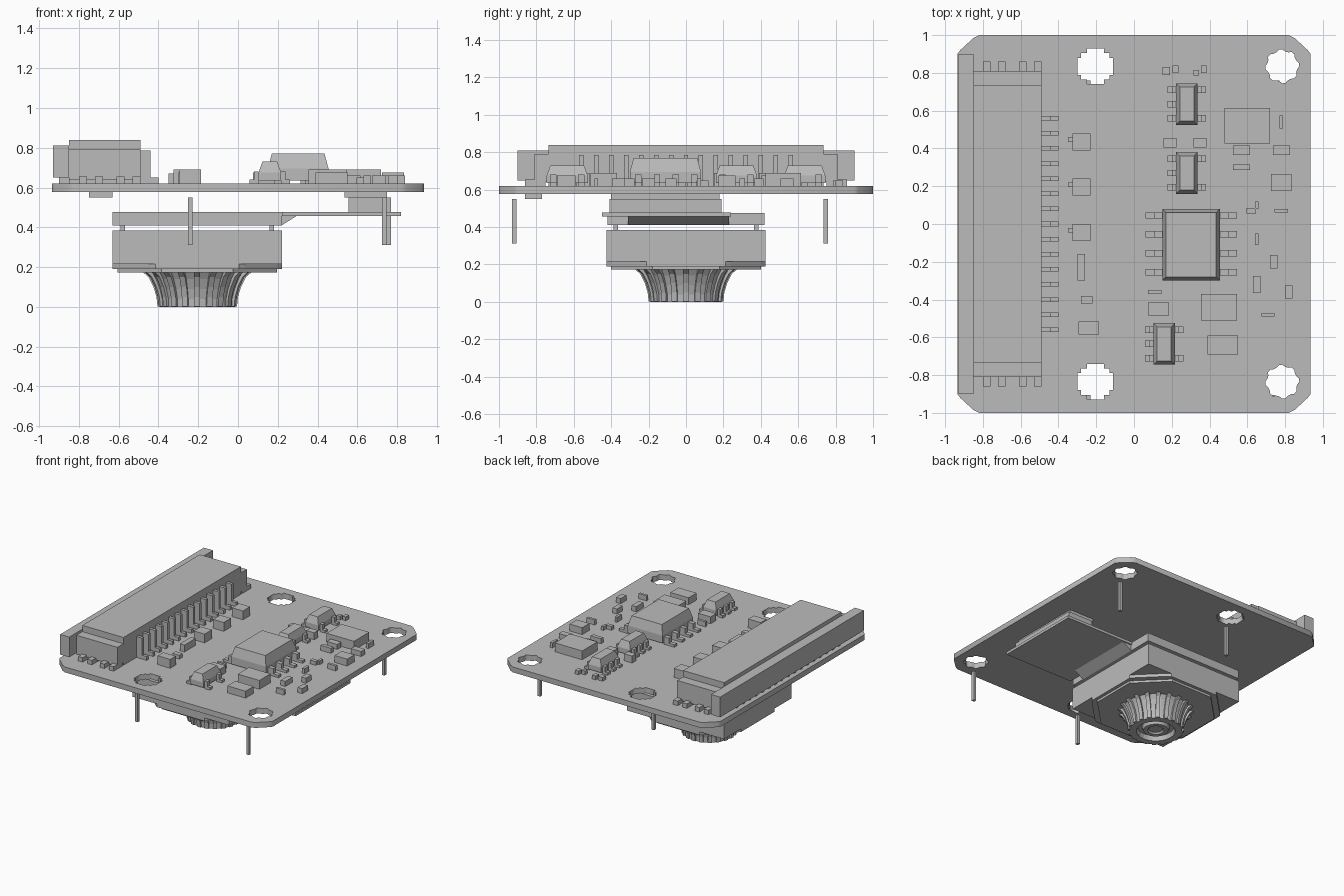
import bpy, bmesh, math
from mathutils import Matrix, Vector

old = bpy.data.objects.get("Cube")
if old:
    bpy.data.objects.remove(old)

grey = bpy.data.materials.new("plain_grey")
grey.use_nodes = True
grey.diffuse_color = (0.5, 0.5, 0.5, 1)
grey.node_tree.nodes["Principled BSDF"].inputs["Base Color"].default_value = (0.5, 0.5, 0.5, 1)

BOARD_TOP, BOARD_BOTTOM = 0.62, 0.577


def finish(name, bm):
    """Turn a bmesh into a named object."""
    bmesh.ops.recalc_face_normals(bm, faces=bm.faces)
    mesh = bpy.data.meshes.new(name)
    bm.to_mesh(mesh)
    bm.free()
    mesh.materials.append(grey)
    obj = bpy.data.objects.new(name, mesh)
    bpy.context.collection.objects.link(obj)
    return obj


def add_box(bm, x, y, z, taper=0.0):
    """Add a box from (low, high) ranges; taper pulls the top edges inward."""
    size = Vector((x[1] - x[0], y[1] - y[0], z[1] - z[0]))
    centre = Vector((sum(x), sum(y), sum(z))) / 2
    verts = bmesh.ops.create_cube(bm, size=1)["verts"]
    for v in verts:
        top = v.co.z > 0
        v.co = centre + v.co * size
        if top:
            v.co.x += math.copysign(taper, centre.x - v.co.x)
            v.co.y += math.copysign(taper, centre.y - v.co.y)


def box(name, x, y, z, taper=0.0):
    bm = bmesh.new()
    add_box(bm, x, y, z, taper)
    return finish(name, bm)


def prism(name, outline, z):
    """Extrude a flat outline between two heights."""
    bm = bmesh.new()
    face = bm.faces.new([bm.verts.new((x, y, z[0])) for x, y in outline])
    top = bmesh.ops.extrude_face_region(bm, geom=[face])["geom"]
    for v in top:
        if isinstance(v, bmesh.types.BMVert):
            v.co.z = z[1]
    return finish(name, bm)


def four_way(quarter):
    """Mirror a first-quadrant outline into all four quadrants."""
    pts = list(quarter)
    pts += [(-x, y) for x, y in reversed(quarter)]
    pts += [(-x, -y) for x, y in quarter]
    pts += [(x, -y) for x, y in reversed(quarter)]
    return pts


def moved(outline, cx, cy):
    return [(x + cx, y + cy) for x, y in outline]


# Circuit board with clipped corners and notched mounting holes
def make_board():
    curve = bpy.data.curves.new("circuit_board", "CURVE")
    curve.dimensions = "2D"
    curve.fill_mode = "BOTH"
    curve.extrude = (BOARD_TOP - BOARD_BOTTOM) / 2
    cross = four_way([(0.095, 0.045), (0.075, 0.045), (0.075, 0.07), (0.045, 0.07), (0.045, 0.095)])
    lobed = []
    for i in range(32):
        a, r = math.tau * i / 32, 0.09 if i % 4 < 2 else 0.08
        lobed.append((r * math.cos(a), r * math.sin(a)))
    loops = [four_way([(0.935, 0.9), (0.92, 0.92), (0.85, 0.985), (0.82, 1.0)])]
    for side in (-1, 1):
        loops.append(moved(cross, -0.205, side * 0.835))
        loops.append(moved(lobed, 0.785, side * 0.835))
    for loop in loops:
        spline = curve.splines.new("POLY")
        spline.points.add(len(loop) - 1)
        spline.use_cyclic_u = True
        for p, (x, y) in zip(spline.points, loop):
            p.co = (x, y, 0, 1)
    temp = bpy.data.objects.new("board_curve", curve)
    bpy.context.collection.objects.link(temp)
    bpy.context.view_layer.update()
    bm = bmesh.new()
    bm.from_mesh(temp.to_mesh())
    bpy.data.objects.remove(temp)
    bmesh.ops.remove_doubles(bm, verts=bm.verts, dist=0.0001)
    bmesh.ops.translate(bm, verts=bm.verts, vec=(0, 0, (BOARD_TOP + BOARD_BOTTOM) / 2))
    finish("circuit_board", bm)


make_board()

# Ribbon connector: latch, body, end blocks, contacts and solder tabs
box("connector_latch", (-0.93, -0.85), (-0.9, 0.9), (0.65, 0.81))
box("connector_body", (-0.85, -0.49), (-0.735, 0.735), (BOARD_TOP, 0.8))
box("connector_lid", (-0.85, -0.49), (-0.735, 0.735), (0.8, 0.84))
bm_tabs = bmesh.new()
for side, word in ((-1, "right"), (1, "left")):
    box(f"connector_end_{word}", (-0.85, -0.49), sorted((side * 0.73, side * 0.81)), (0.64, 0.79))
    for x in (-0.78, -0.7, -0.59, -0.51):
        add_box(bm_tabs, (x - 0.02, x + 0.02), sorted((side * 0.75, side * 0.86)), (BOARD_TOP, 0.655))
finish("connector_tabs", bm_tabs)
bm_pins = bmesh.new()
for i in range(-8, 9):
    y = (i * 0.08 - 0.012, i * 0.08 + 0.012)
    add_box(bm_pins, (-0.9, -0.85), y, (BOARD_TOP, 0.65))
    if abs(i) < 8:
        add_box(bm_pins, (-0.49, -0.44), y, (BOARD_TOP, 0.785))
        add_box(bm_pins, (-0.45, -0.4), y, (BOARD_TOP, 0.65))
finish("connector_contacts", bm_pins)


# Leaded chips: tapered body with rows of stepped leads
def chip(name, x, y, top, reach, left_rows, right_rows):
    bm = bmesh.new()
    waist = BOARD_TOP + (top - BOARD_TOP) * 0.5
    add_box(bm, x, y, (BOARD_TOP + 0.015, waist))
    add_box(bm, x, y, (waist, top), 0.02)
    for edge, way, rows in ((x[0], -1, left_rows), (x[1], 1, right_rows)):
        for row in rows:
            span = (row - 0.017, row + 0.017)
            add_box(bm, sorted((edge, edge + way * reach)), span, (BOARD_TOP, 0.64))
            add_box(bm, sorted((edge, edge + way * reach / 2)), span, (BOARD_TOP, 0.68))
    finish(name, bm)


rows = [0.045 - 0.1 * i for i in range(4)]
chip("main_chip", (0.15, 0.455), (-0.3, 0.08), 0.77, 0.09, rows, rows)
for name, x, y in (("upper", 0.28, 0.635), ("middle", 0.28, 0.27), ("lower", 0.16, -0.635)):
    leads = [y + 0.075, y, y - 0.075]
    chip(f"{name}_small_chip", (x - 0.057, x + 0.057), (y - 0.11, y + 0.11), 0.73, 0.045, leads, leads[::2])

# Three matching blocks beside the connector, each with a side lead
for i in range(3):
    y = 0.435 - 0.24 * i
    box(f"side_block_{i}", (-0.325, -0.23), (y - 0.045, y + 0.045), (BOARD_TOP, 0.69))
    box(f"side_block_lead_{i}", (-0.35, -0.32), (y, y + 0.025), (BOARD_TOP, 0.67))

# Small parts on the top: centre x, centre y, width, depth in hundredths
parts = {
    0.69: [(60, 52, 24, 19), (45, -44, 19, 14), (-24, -55, 11, 7)],
    0.675: [(47, -64, 16, 10), (78, 22, 11, 9), (13, -45, 11, 7), (-28, -23, 4, 14), (19, 43, 7, 5), (35, 43, 7, 5)],
    0.66: [(57, 39, 9, 5), (57, 30, 9, 3), (78, 54, 2, 7), (78, 39, 9, 5), (78, 7, 7, 2), (65, -8, 2, 6),
           (74, -20, 4, 7), (65, -32, 4, 9), (82, -36, 4, 7), (71, -48, 7, 2), (11, -36, 7, 2)],
    0.65: [(17, 81, 4, 4), (22, 82, 3, 4), (33, 80, 3, 3), (37, 82, 3, 4), (62, 7, 5, 3), (65, 10, 2, 4), (-25, -40, 6, 4)],
}
for top, group in parts.items():
    for i, values in enumerate(group):
        x, y, w, d = (v / 100 for v in values)
        box(f"small_part_{round(top * 1000)}_{i}", (x - w / 2, x + w / 2), (y - d / 2, y + d / 2), (BOARD_TOP, top))

# Underside: connector, spare part and folded flex cable
box("under_connector", (0.555, 0.77), (-0.41, 0.19), (0.475, 0.55))
box("under_connector_base", (0.535, 0.75), (-0.4, 0.18), (0.55, BOARD_BOTTOM))
box("under_part", (-0.75, -0.63), (-0.86, -0.77), (0.55, BOARD_BOTTOM))
box("flex_cable", (0.22, 0.82), (-0.45, 0.24), (0.457, 0.478))
bm = bmesh.new()
wedge = [(0.22, 0.41), (0.295, 0.457), (0.22, 0.457)]
ends = [[bm.verts.new((x, y, z)) for x, z in wedge] for y in (-0.31, 0.23)]
for end in ends:
    bm.faces.new(end)
for i in range(3):
    j = (i + 1) % 3
    bm.faces.new((ends[0][i], ends[0][j], ends[1][j], ends[1][i]))
finish("flex_fold", bm)

# Lens module: carrier, spacer feet and clipped square housing
LENS_X = -0.205
box("module_carrier", (-0.63, 0.22), (-0.42, 0.42), (0.41, 0.476))
for i, (sx, sy) in enumerate(((-1, -1), (1, -1), (1, 1), (-1, 1))):
    x, y = LENS_X + sx * 0.375, sy * 0.375
    box(f"spacer_foot_{i}", (x - 0.012, x + 0.012), (y - 0.012, y + 0.012), (0.385, 0.41))
box("module_housing", (-0.63, 0.22), (-0.425, 0.425), (0.215, 0.385))
prism("housing_rim", moved(four_way([(0.425, 0.21), (0.4, 0.24), (0.24, 0.4), (0.21, 0.425)]), LENS_X, 0), (0.19, 0.215))
prism("housing_lip", moved(four_way([(0.4, 0.18), (0.18, 0.4)]), LENS_X, 0), (0.172, 0.19))

# Lens barrel: flared lathe with a recessed front, ringed by ribs
profile = [(0, 0.02), (0.05, 0.02), (0.06, 0.008), (0.09, 0.008), (0.1, 0.035), (0.13, 0.035),
           (0.14, 0), (0.19, 0), (0.192, 0.04), (0.205, 0.09), (0.225, 0.14), (0.25, 0.18)]
bm = bmesh.new()
points = [bm.verts.new((r, 0, z)) for r, z in profile]
edges = [bm.edges.new(pair) for pair in zip(points, points[1:])]
bmesh.ops.spin(bm, geom=points + edges, cent=(0, 0, 0), axis=(0, 0, 1), angle=math.tau, steps=24, use_duplicate=False)
bmesh.ops.remove_doubles(bm, verts=bm.verts, dist=0.0005)
bmesh.ops.translate(bm, verts=bm.verts, vec=(LENS_X, 0, 0))
finish("lens_barrel", bm)

bm = bmesh.new()
rib = [(0.18, 0.002), (0.2, 0.002), (0.205, 0.05), (0.22, 0.1), (0.245, 0.15), (0.28, 0.18), (0.2, 0.18)]
for k in range(20):
    turn = Matrix.Translation((LENS_X, 0, 0)) @ Matrix.Rotation(math.tau * k / 20, 4, "Z")
    sides = [[bm.verts.new(turn @ Vector((r, w, z))) for r, z in rib] for w in (-0.015, 0.015)]
    for side in sides:
        bm.faces.new(side)
    for i in range(len(rib)):
        j = (i + 1) % len(rib)
        bm.faces.new((sides[0][i], sides[0][j], sides[1][j], sides[1][i]))
finish("lens_ribs", bm)

# Thin posts hanging below the mounting holes
for name, x, y in (("front_right", -0.24, -0.918), ("back_right", -0.24, 0.748),
                   ("front_left", 0.735, -0.918), ("back_left", 0.758, 0.748)):
    box(f"{name}_post", (x - 0.011, x + 0.011), (y - 0.012, y + 0.012), (0.312, 0.55))
